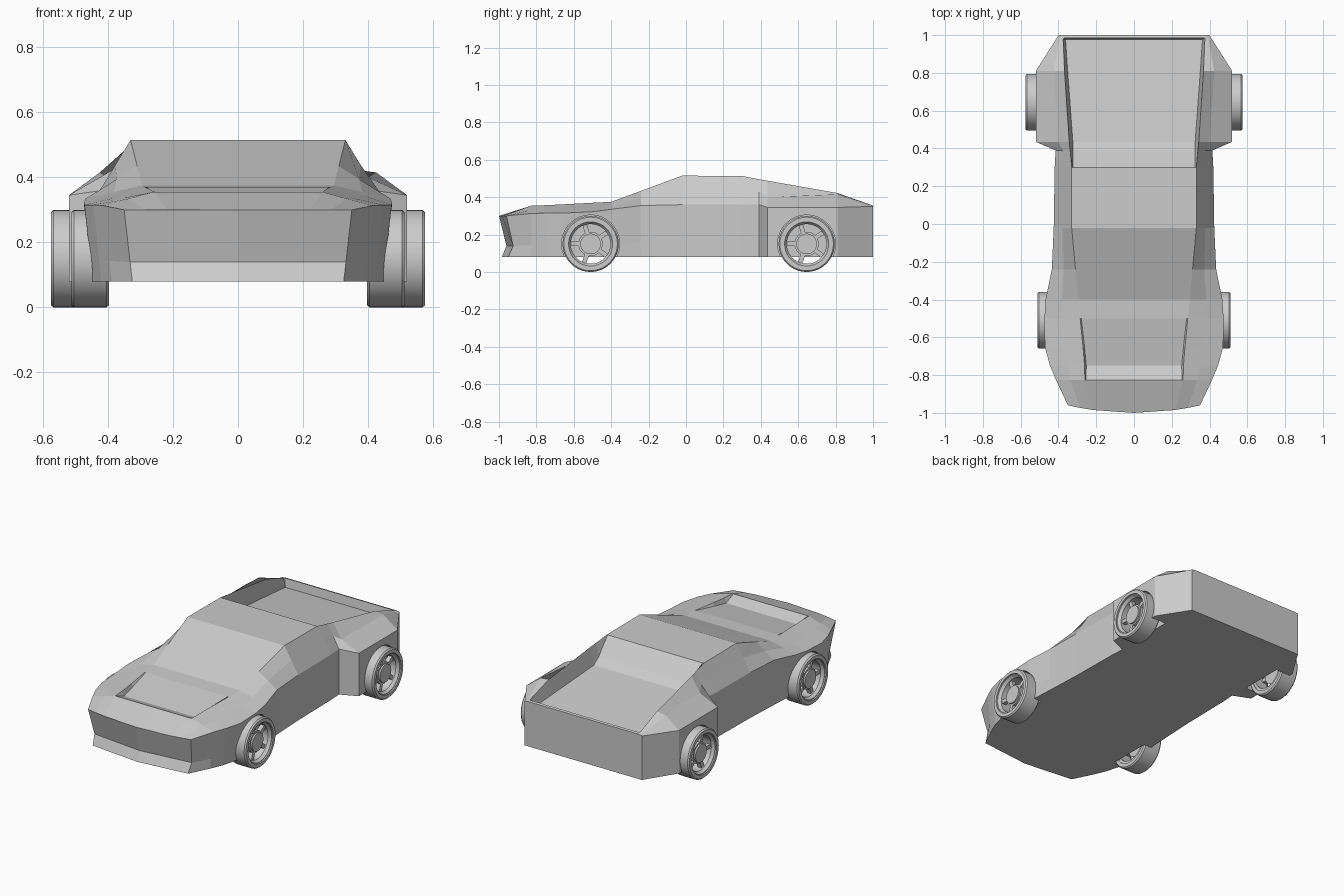
import bpy, bmesh, math
from mathutils import Matrix, Vector

if "Cube" in bpy.data.objects:
    bpy.data.objects.remove(bpy.data.objects["Cube"])


def make_object(name, bm):
    bmesh.ops.recalc_face_normals(bm, faces=bm.faces[:])
    me = bpy.data.meshes.new(name)
    bm.to_mesh(me)
    bm.free()
    ob = bpy.data.objects.new(name, me)
    bpy.context.collection.objects.link(ob)
    return ob


def select_only(ob):
    bpy.ops.object.select_all(action='DESELECT')
    ob.select_set(True)
    bpy.context.view_layer.objects.active = ob


def lathe(bm, profile, seg=40):
    """Spin a closed (x, radius) profile around the x axis."""
    rings = []
    for i in range(seg):
        a = 2 * math.pi * i / seg
        rings.append([bm.verts.new((x, r * math.cos(a), r * math.sin(a))) for x, r in profile])
    n = len(profile)
    for i in range(seg):
        p, q = rings[i], rings[(i + 1) % seg]
        for j in range(n):
            k = (j + 1) % n
            bm.faces.new((p[j], p[k], q[k], q[j]))


def axle_cylinder(bm, x0, x1, r, y=0, z=0, seg=32):
    m = Matrix.Translation(((x0 + x1) / 2, y, z)) @ Matrix.Rotation(math.pi / 2, 4, 'Y')
    bmesh.ops.create_cone(bm, cap_ends=True, segments=seg, radius1=r, radius2=r,
                          depth=abs(x1 - x0), matrix=m)


# Body stations: y, shoulder x, shoulder z, rim x, rim z, recess depth
FLOOR = 0.08
STATIONS = [
    (-1.0, .35, .30, .22, .30, 0),
    (-.825, .413, .313, .26, .355, 0),
    (-.75, .445, .315, .262, .357, .03),
    (-.65, .472, .315, .27, .362, .018),
    (-.50, .474, .322, .285, .37, 0),
    (-.40, .468, .335, .295, .375, 0),
    (-.24, .435, .355, .31, .434, 0),
    (-.02, .425, .36, .33, .515, 0),
    (.30, .42, .36, .33, .513, 0),
    (.39, .415, .36, .338, .496, .082),
    (.435, .52, .345, .343, .488, .11),
    (.81, .52, .345, .368, .422, .092),
    (.978, .413, .35, .375, .363, .055),
    (.986, .408, .35, .375, .36, 0),
    (1.0, .40, .352, .375, .356, 0),
]
HAUNCH = {.435: (.40, .40), .81: (.425, .415)}   # raised rear fender ridge

# Body: loft of symmetric cross-sections
bm = bmesh.new()
rings = []
for y, sx, sz, tx, tz, drop in STATIONS:
    nose = y == -1.0
    bx = sx - .025 if y < -.3 else sx
    s, t, b = Vector((sx, sz)), Vector((tx, tz)), Vector((bx, FLOOR))
    u = Vector(HAUNCH.get(y, (s + t) / 2))
    mid = b.lerp(s, .27)
    inset = .006 + drop * .12
    half = [b, mid, s, u, t, Vector((tx - inset, tz - drop))]
    pts = ([Vector((0, FLOOR))] + half + [Vector((0, tz - drop))]
           + [Vector((-p.x, p.y)) for p in reversed(half)])
    ring = []
    for i, p in enumerate(pts):
        dy = 0
        if nose:    # bowed, undercut nose
            dy = .04 * (p.x / .35) ** 2 + {0: .015, 1: .015, 13: .015, 2: .04, 12: .04}.get(i, 0)
        ring.append(bm.verts.new((p.x, y + dy, p.y)))
    rings.append(ring)
for p, q in zip(rings, rings[1:]):
    for i in range(14):
        k = (i + 1) % 14
        bm.faces.new((p[i], p[k], q[k], q[i]))
bm.faces.new(rings[-1])
# Nose panel, upper and lower bands
r = rings[0]
mc = bm.verts.new((0, -.96, r[2].co.z))
bm.faces.new((r[0], r[1], r[2], mc))
bm.faces.new((r[0], mc, r[12], r[13]))
bm.faces.new((mc, r[2], r[3], r[4], r[5], r[6], r[7]))
bm.faces.new((mc, r[7], r[8], r[9], r[10], r[11], r[12]))
body = make_object("car_body", bm)

# Wheel wells
WHEELS = {"front": (-.51, .512, .39), "rear": (.645, .575, .42)}   # y, outer x, well inner x
for end, (y, ox, wx) in WHEELS.items():
    for sgn in (1, -1):
        bm = bmesh.new()
        axle_cylinder(bm, sgn * wx, sgn * .8, .155, y, .15)
        cutter = make_object("well_cutter", bm)
        cutter.hide_render = True
        mod = body.modifiers.new("well", 'BOOLEAN')
        mod.operation = 'DIFFERENCE'
        mod.object = cutter
        select_only(body)
        bpy.ops.object.modifier_apply(modifier=mod.name)
        bpy.data.objects.remove(cutter)

# Wheels: tyre, rim ring, hub and spokes, built facing +x
for end, (y, ox, wx) in WHEELS.items():
    for side, sgn in (("right", 1), ("left", -1)):
        tyre = bmesh.new()
        lathe(tyre, [(0, .122), (0, .143), (-.008, .15), (-.107, .15),
                     (-.115, .143), (-.115, .122)])
        rim = bmesh.new()
        lathe(rim, [(-.008, .123), (-.008, .118), (-.025, .106), (-.11, .106), (-.11, .123)])
        axle_cylinder(rim, -.07, -.03, .065)
        axle_cylinder(rim, -.06, -.02, .055)
        for k in range(5):
            m = (Matrix.Rotation(2 * math.pi * k / 5 + .3, 4, 'X')
                 @ Matrix.Translation((-.045, 0, .084)) @ Matrix.Diagonal((.026, .024, .05, 1)))
            bmesh.ops.create_cube(rim, size=1, matrix=m)
        for part, mesh in (("tyre", tyre), ("rim", rim)):
            bmesh.ops.transform(mesh, verts=mesh.verts[:],
                                matrix=Matrix.Diagonal((sgn, 1, 1, 1)))
            ob = make_object(f"{end}_{side}_{part}", mesh)
            ob.location = (sgn * ox, y, .15)
            select_only(ob)
            bpy.ops.object.shade_smooth_by_angle(angle=math.radians(35))
